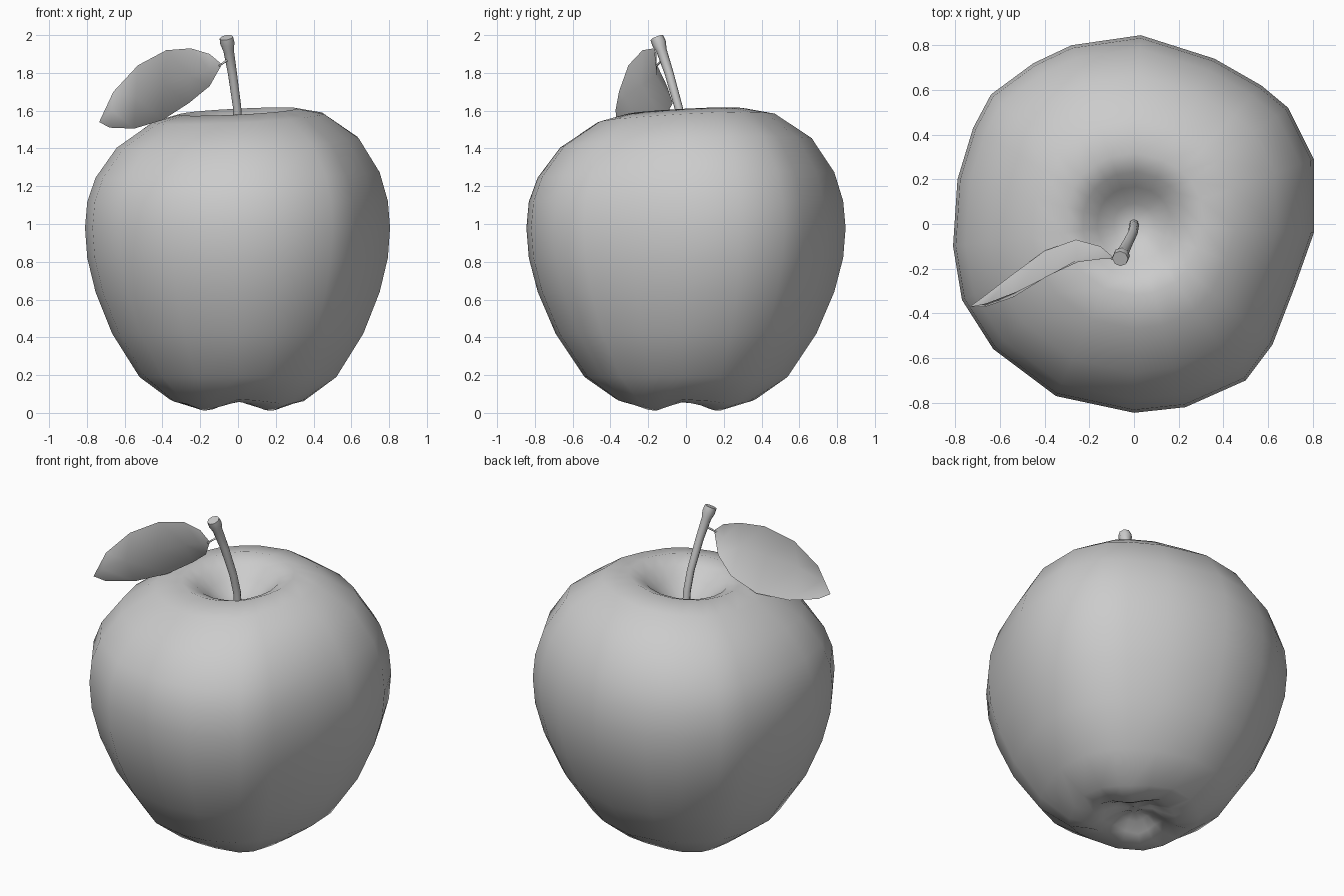
import bpy, bmesh
from math import atan2, cos, hypot, pi

if "Cube" in bpy.data.objects:
    bpy.data.objects.remove(bpy.data.objects["Cube"])


def add_mesh(name, bm):
    bmesh.ops.recalc_face_normals(bm, faces=bm.faces)
    me = bpy.data.meshes.new(name)
    bm.to_mesh(me)
    bm.free()
    ob = bpy.data.objects.new(name, me)
    bpy.context.collection.objects.link(ob)
    bpy.ops.object.select_all(action='DESELECT')
    ob.select_set(True)
    bpy.context.view_layer.objects.active = ob
    bpy.ops.object.shade_smooth_by_angle(angle=1.0)
    return ob


def add_tube(name, points):
    cu = bpy.data.curves.new(name, 'CURVE')
    cu.dimensions = '3D'
    cu.bevel_depth = 1.0
    cu.bevel_resolution = 2
    cu.use_fill_caps = True
    sp = cu.splines.new('POLY')
    sp.points.add(len(points) - 1)
    for p, (x, y, z, r) in zip(sp.points, points):
        p.co = (x, y, z, 1)
        p.radius = r
    sp.use_smooth = True
    ob = bpy.data.objects.new(name, cu)
    bpy.context.collection.objects.link(ob)
    return ob


# Apple body: uneven cross-section swept along a dimpled profile
section = [(.805, -.04), (.805, .29), (.69, .52), (.57, .62), (.36, .74), (.03, .845),
           (-.28, .80), (-.45, .72), (-.64, .58), (-.72, .43), (-.79, .2), (-.81, -.1),
           (-.77, -.34), (-.63, -.56), (-.35, -.77), (0, -.845), (.23, -.82),
           (.50, -.70), (.62, -.54), (.72, -.28)]
profile = [(.04, .11), (.13, .10), (.21, .065), (.29, .035), (.44, .06), (.64, .19),
           (.82, .42), (.93, .64), (.985, .82), (1, .98), (.985, 1.12), (.93, 1.26),
           (.79, 1.43), (.56, 1.56), (.38, 1.595), (.28, 1.56), (.2, 1.50),
           (.11, 1.44), (.04, 1.42)]

bm = bmesh.new()
rings = []
for f, z in profile:
    ring = []
    for sx, sy in section:
        r, a = hypot(sx, sy), atan2(sy, sx)
        k = f * (r * f + .83 * (1 - f)) / r          # rounder towards the axis
        x, y = sx * k, sy * k
        lobe = .025 * cos(4 * (a - pi / 4)) * max(0, 1 - abs(f - .28) / .3) if z < .3 else 0
        tilt = .05 * (x + y) * min(1, max(0, (z - 1.1) / .45))
        ring.append(bm.verts.new((x, y, z - lobe + tilt)))
    rings.append(ring)
n = len(section)
for a, b in zip(rings, rings[1:]):
    for i in range(n):
        j = (i + 1) % n
        bm.faces.new((a[i], a[j], b[j], b[i]))
bm.faces.new(rings[0])
bm.faces.new(rings[-1])
add_mesh("apple_body", bm)

# Stem with flared tip
add_tube("stem", [(.0, .0, 1.40, .022), (0, -.01, 1.5, .022), (-.005, -.04, 1.62, .022),
                  (-.03, -.09, 1.8, .024), (-.05, -.13, 1.92, .028),
                  (-.056, -.142, 1.955, .038), (-.062, -.155, 1.987, .036)])

# Leaf: lower edge, midrib, upper edge
lower = [(-.15, -.10, 1.73), (-.26, -.07, 1.64), (-.40, -.12, 1.55),
         (-.55, -.23, 1.505), (-.68, -.33, 1.51)]
upper = [(-.15, -.155, 1.90), (-.25, -.17, 1.93), (-.38, -.23, 1.92),
         (-.53, -.305, 1.84), (-.66, -.355, 1.70)]
bulge = [.03, .04, .06, .06, .03]
bm = bmesh.new()
rows = []
for lo, up, d in zip(lower, upper, bulge):
    mid = [(p + q) / 2 for p, q in zip(lo, up)]
    mid[1] -= d
    rows.append([bm.verts.new(p) for p in (lo, mid, up)])
base = bm.verts.new((-.085, -.155, 1.845))
tip = bm.verts.new((-.735, -.37, 1.54))
for k in range(2):
    bm.faces.new((base, rows[0][k], rows[0][k + 1]))
    bm.faces.new((tip, rows[-1][k + 1], rows[-1][k]))
    for a, b in zip(rows, rows[1:]):
        bm.faces.new((a[k], b[k], b[k + 1], a[k + 1]))
add_mesh("leaf", bm)

# Leaf stalk
add_tube("leaf_stalk", [(-.10, -.157, 1.837, .005), (-.04, -.115, 1.88, .007)])
